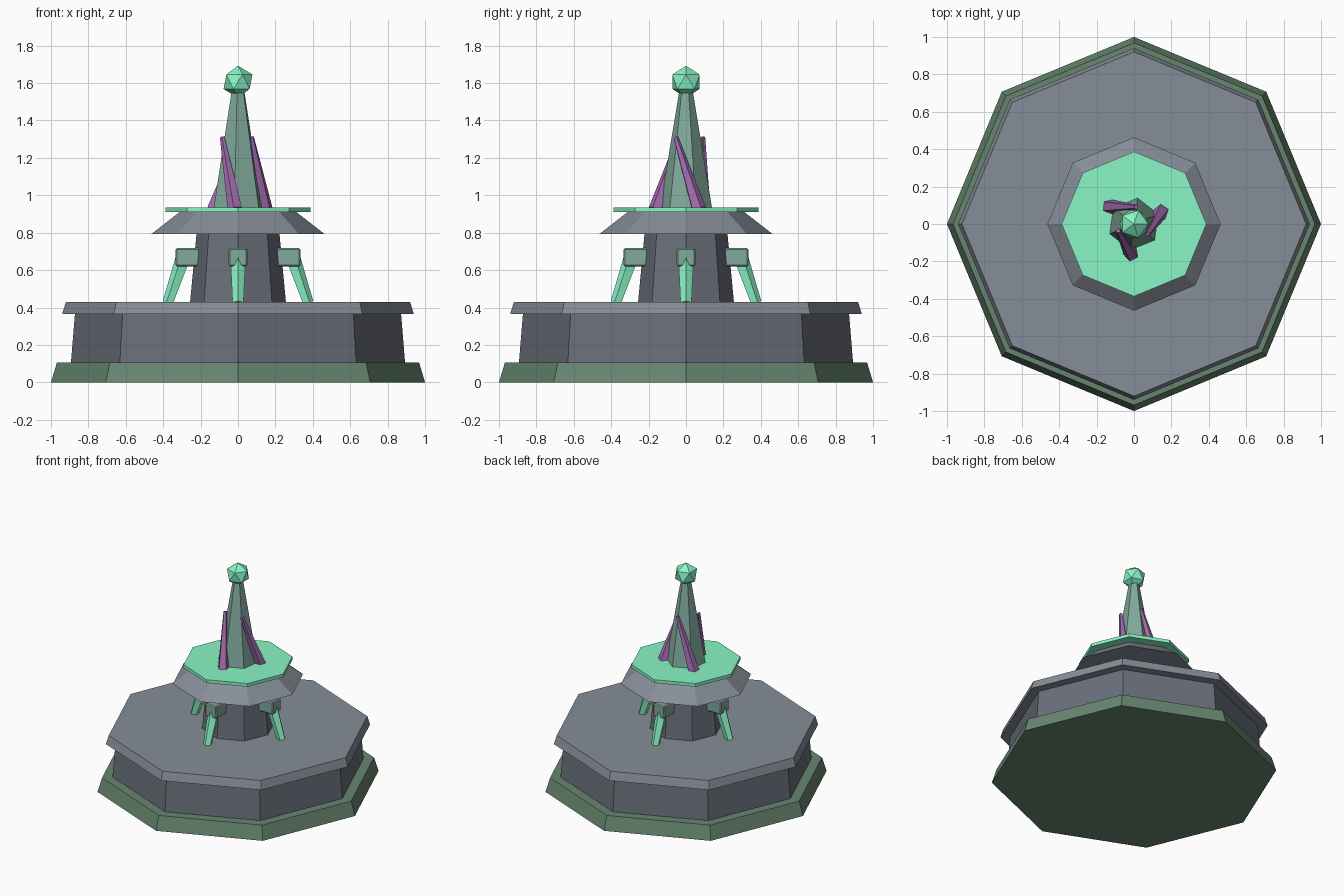
import bpy
from math import radians
from mathutils import Vector, Matrix

if "Cube" in bpy.data.objects:
    bpy.data.objects.remove(bpy.data.objects["Cube"])


def material(name, rgb):
    m = bpy.data.materials.new(name)
    m.diffuse_color = (*rgb, 1)
    m.use_nodes = True
    m.node_tree.nodes["Principled BSDF"].inputs["Base Color"].default_value = m.diffuse_color
    return m


MOSS = material("moss", (0.135, 0.24, 0.16))
DARK = material("dark_stone", (0.145, 0.16, 0.195))
STONE = material("stone", (0.24, 0.27, 0.315))
MINT = material("mint", (0.25, 0.92, 0.56))
TEAL = material("teal", (0.22, 0.40, 0.33))
PURPLE = material("purple", (0.36, 0.145, 0.42))


def finish(name, mat):
    ob = bpy.context.object
    ob.name = name
    ob.data.materials.append(mat)
    return ob


def taper(name, sides, r1, r2, p1, p2, mat, turn=0):
    """Tapered prism from p1 to p2, first corner at angle `turn` from +x."""
    p1, p2 = Vector(p1), Vector(p2)
    axis = p2 - p1
    bpy.ops.mesh.primitive_cone_add(vertices=sides, radius1=r1, radius2=r2, depth=axis.length)
    ob = finish(name, mat)
    # the primitive's first corner points to +y
    ob.data.transform(Matrix.Rotation(radians(turn - 90), 4, 'Z'))
    tilt = Vector((0, 0, 1)).rotation_difference(axis).to_matrix().to_4x4()
    ob.data.transform(Matrix.Translation((p1 + p2) / 2) @ tilt)
    return ob


def tier(name, z1, z2, r1, r2, mat, sides=8, turn=0):
    return taper(name, sides, r1, r2, (0, 0, z1), (0, 0, z2), mat, turn)


# Octagonal plinth, column and canopy
tier("base_step", 0, 0.107, 1.0, 0.968, MOSS)
tier("plinth_body", 0.107, 0.365, 0.893, 0.872, DARK)
tier("plinth_cap", 0.365, 0.43, 0.94, 0.92, STONE)
tier("column", 0.43, 0.793, 0.256, 0.222, DARK)
tier("canopy_skirt", 0.793, 0.912, 0.463, 0.31, STONE)
tier("canopy_plate", 0.91, 0.935, 0.387, 0.387, MINT)

# Spire and its faceted finial
tier("spire", 0.935, 1.56, 0.14, 0.036, TEAL, sides=6, turn=22)
bpy.ops.mesh.primitive_ico_sphere_add(subdivisions=1, radius=0.086, location=(0, 0, 1.607))
finish("finial", MINT)

# Three leaning shards around the spire
for i in range(3):
    shard = taper(f"shard_{i + 1}", 5, 0.041, 0.013,
                  (0.146, 0.067, 0.925), (0.073, -0.055, 1.31), PURPLE, 20)
    shard.rotation_euler.z = radians(120 * i)

# Four brackets with splayed struts
for i in range(4):
    bpy.ops.mesh.primitive_cube_add(size=1)
    block = finish(f"bracket_{i + 1}", TEAL)
    block.data.transform(Matrix.Translation((0.269, 0, 0.669)) @ Matrix.Diagonal((0.13, 0.1, 0.097, 1)))
    bevel = block.modifiers.new("chamfer", 'BEVEL')
    bevel.width = 0.008
    bevel.segments = 1
    strut = taper(f"strut_{i + 1}", 5, 0.031, 0.043,
                  (0.373, 0, 0.425), (0.289, 0, 0.67), MINT)
    for ob in (block, strut):
        ob.rotation_euler.z = radians(90 * i)
